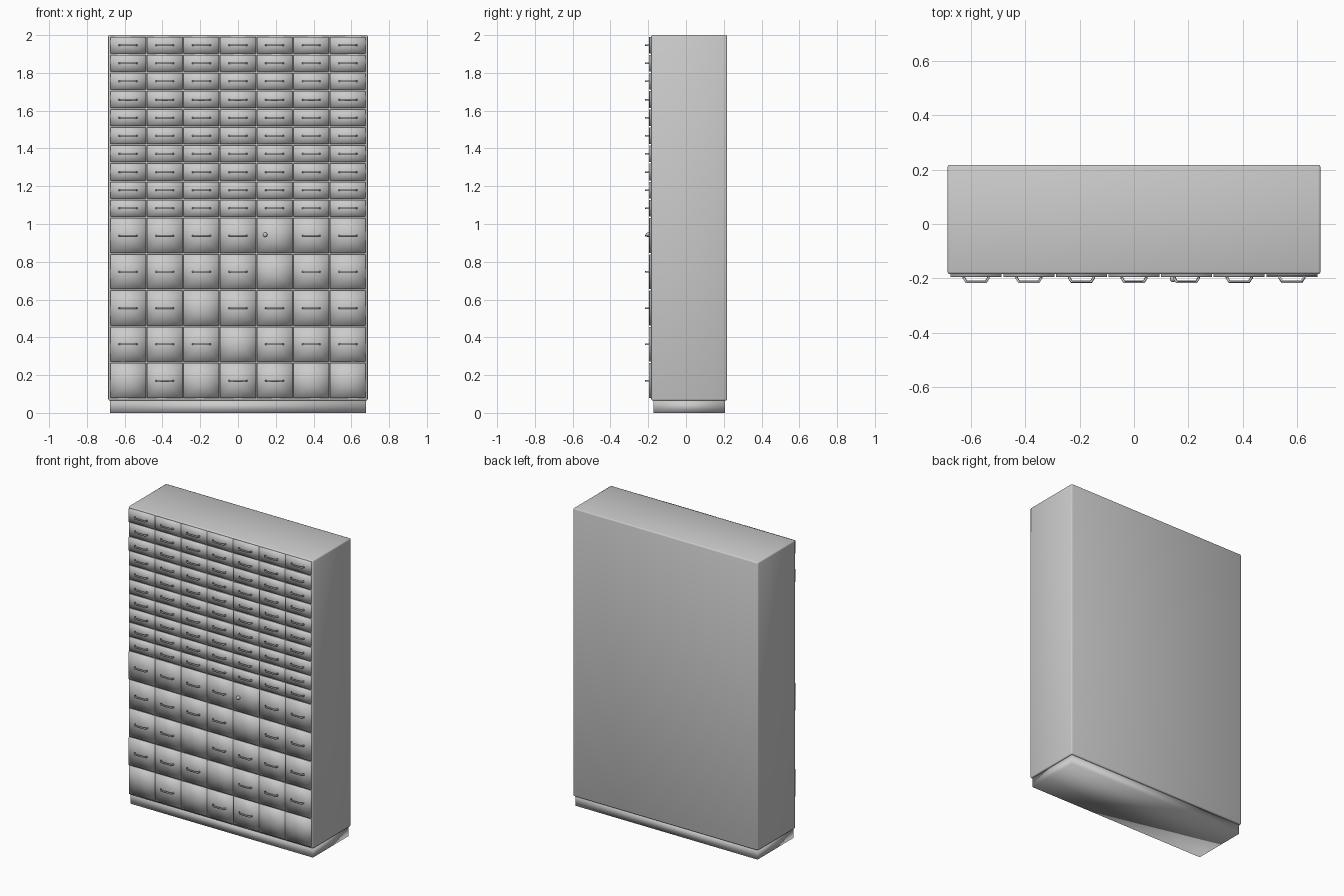
import bpy, bmesh, random
from mathutils import Vector

random.seed(4)
if "Cube" in bpy.data.objects:
    bpy.data.objects.remove(bpy.data.objects["Cube"], do_unlink=True)

grey = bpy.data.materials.new("cabinet grey")
grey.use_nodes = True
grey.diffuse_color = (0.6, 0.6, 0.6, 1)
grey.node_tree.nodes["Principled BSDF"].inputs["Base Color"].default_value = (0.6, 0.6, 0.6, 1)


def finish(bm, name):
    """Turn a bmesh into smooth shaded mesh data."""
    bmesh.ops.recalc_face_normals(bm, faces=bm.faces)
    for f in bm.faces:
        f.smooth = True
    mesh = bpy.data.meshes.new(name)
    bm.to_mesh(mesh)
    bm.free()
    mesh.materials.append(grey)
    return mesh


def place(mesh, name, loc=(0, 0, 0)):
    ob = bpy.data.objects.new(name, mesh)
    ob.location = loc
    bpy.context.collection.objects.link(ob)
    return ob


def box(name, lo, hi, bevel=0, fan=False):
    """Box between two corners; fan adds a centre point to the front face."""
    bm = bmesh.new()
    bmesh.ops.create_cube(bm, size=1)
    lo, hi = Vector(lo), Vector(hi)
    for v in bm.verts:
        v.co = (lo + hi) / 2 + v.co * (hi - lo)
    if bevel:
        bmesh.ops.bevel(bm, geom=bm.edges[:], offset=bevel, segments=2,
                        profile=0.5, affect='EDGES')
    if fan:
        front = min(bm.faces, key=lambda f: f.calc_center_median().y)
        bmesh.ops.poke(bm, faces=[front])
    return finish(bm, name)


def handle_mesh():
    """Bent bar pull swept through four stations."""
    bm = bmesh.new()
    rings = []
    for x, y in ((-0.05, 0), (-0.038, -0.018), (0.038, -0.018), (0.05, 0)):
        rings.append([bm.verts.new((x * k, y + dy, z)) for k, dy, z in (
            (1, -0.003, -0.004), (1, -0.003, 0.004),
            (0.88, 0.003, 0.004), (0.88, 0.003, -0.004))])
    for a, b in zip(rings, rings[1:]):
        for i in range(4):
            j = (i + 1) % 4
            bm.faces.new((a[i], a[j], b[j], b[i]))
    bm.faces.new(rings[0])
    bm.faces.new(rings[-1])
    return finish(bm, "handle")


# Carcass and recessed plinth
FRONT = -0.184
place(box("cabinet_body", (-0.687, FRONT, 0.065), (0.687, 0.218, 2), 0.008), "cabinet_body")
place(box("plinth", (-0.677, -0.172, 0), (0.677, 0.207, 0.068)), "plinth")

# Drawer fronts: ten shallow rows above five deep ones
COLS, PITCH, UNIT = 7, 0.1938, 0.096
half = 0.094
shallow = box("shallow_front", (-half, -0.01, -0.044), (half, 0.008, 0.044), 0, True)
deep = box("deep_front", (-half, -0.01, -0.092), (half, 0.008, 0.092), 0, True)
handle = handle_mesh()
plain = {(11, 4), (12, 2), (13, 3), (14, 0), (14, 2), (14, 5), (14, 6)}
knob_cell = (10, 4)

top = 1.995
for row in range(15):
    small = row < 10
    height = UNIT if small else 2 * UNIT
    z = top - height / 2
    top -= height
    for col in range(COLS):
        x = (col - (COLS - 1) / 2) * PITCH
        y = FRONT + random.uniform(-0.002, 0.002)
        tag = f"{row + 1}_{col + 1}"
        place(shallow if small else deep, f"drawer_front_{tag}", (x, y, z))
        if (row, col) == knob_cell:
            # Single round knob on its stem
            bm = bmesh.new()
            bmesh.ops.create_uvsphere(bm, u_segments=16, v_segments=8, radius=0.012)
            place(finish(bm, "knob"), "knob", (x - 0.05, y - 0.016, z + 0.004))
        elif (row, col) not in plain:
            place(handle, f"handle_{tag}", (x, y - 0.011, z))
